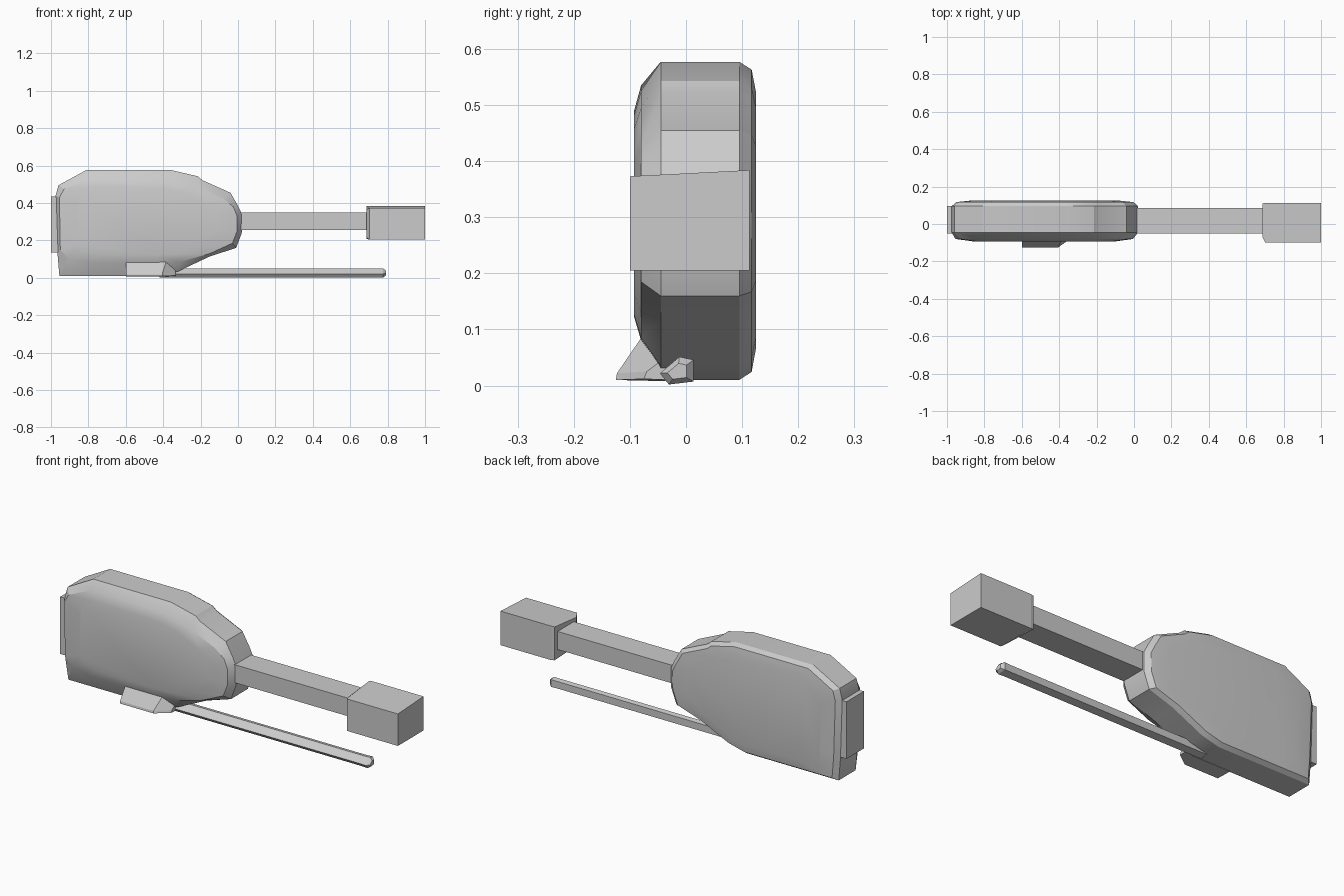
import bpy, bmesh
from mathutils import Vector

if "Cube" in bpy.data.objects:
    bpy.data.objects.remove(bpy.data.objects["Cube"])


def loft(name, rings, smooth=None):
    """Skin a list of equal-length point rings and cap both ends."""
    bm = bmesh.new()
    loops = [[bm.verts.new(p) for p in ring] for ring in rings]
    n = len(loops[0])
    for a, b in zip(loops, loops[1:]):
        for i in range(n):
            j = (i + 1) % n
            bm.faces.new((a[i], a[j], b[j], b[i]))
    bm.faces.new(loops[0])
    bm.faces.new(loops[-1][::-1])
    bmesh.ops.recalc_face_normals(bm, faces=bm.faces)
    mesh = bpy.data.meshes.new(name)
    bm.to_mesh(mesh)
    bm.free()
    ob = bpy.data.objects.new(name, mesh)
    bpy.context.collection.objects.link(ob)
    if smooth:
        bpy.ops.object.select_all(action='DESELECT')
        ob.select_set(True)
        bpy.context.view_layer.objects.active = ob
        bpy.ops.object.shade_smooth_by_angle(angle=smooth)
    return ob


def xz_ring(outline, y, s=1.0, c=(-0.48, 0.3)):
    return [(c[0] + (x - c[0]) * s, y, c[1] + (z - c[1]) * s) for x, z in outline]


def yz_ring(section, x):
    return [(x, y, z) for y, z in section]


def rect(y0, y1, z0, z1):
    return [(y0, z0), (y1, z0), (y1, z1), (y0, z1)]


# Body: side outline and the smaller outline of its front face
side = [(-0.955, 0.01), (-0.80, 0.01), (-0.60, 0.01), (-0.42, 0.01), (-0.32, 0.035),
        (-0.15, 0.115), (-0.01, 0.16), (0.02, 0.24), (0.022, 0.34), (0.0, 0.385),
        (-0.04, 0.455), (-0.19, 0.522), (-0.215, 0.543), (-0.36, 0.577), (-0.81, 0.577),
        (-0.96, 0.495), (-0.975, 0.44), (-0.965, 0.13)]
face = [(-0.91, 0.105), (-0.81, 0.083), (-0.60, 0.08), (-0.42, 0.08), (-0.31, 0.085),
        (-0.15, 0.13), (-0.03, 0.185), (-0.005, 0.25), (-0.005, 0.33), (-0.025, 0.38),
        (-0.08, 0.425), (-0.20, 0.475), (-0.24, 0.495), (-0.37, 0.525), (-0.80, 0.535),
        (-0.93, 0.475), (-0.955, 0.43), (-0.95, 0.15)]
loft("body", [xz_ring(face, -0.093, 0.8), xz_ring(face, -0.08), xz_ring(side, -0.045),
              xz_ring(side, 0.095), xz_ring(side, 0.117, 0.95),
              xz_ring(side, 0.125, 0.8)], smooth=0.4)

# Rear pad
pad = rect(-0.05, 0.095, 0.135, 0.435)
loft("rear_pad", [yz_ring(pad, -1.0), yz_ring(pad, -0.95)])

# Neck bar and end block
bar = rect(-0.05, 0.085, 0.255, 0.35)
loft("neck_bar", [yz_ring(bar, -0.03), yz_ring(bar, 0.72)])
block = [(-0.1, 0.205), (0.113, 0.205), (0.113, 0.384), (-0.1, 0.373)]
back = [(-0.07, 0.215), (0.11, 0.208), (0.11, 0.383), (-0.07, 0.365)]
loft("end_block", [yz_ring(back, 0.687), yz_ring(block, 0.703), yz_ring(block, 1.0)])

# Thin rod lying along the ground
rod = [(-0.03, 0.003), (0.012, 0.008), (0.012, 0.045), (-0.012, 0.05), (-0.045, 0.022)]
mid = Vector((-0.015, 0.024))


def shrink(s):
    return [mid + (Vector(p) - mid) * s for p in rod]


loft("rod", [yz_ring(rod, -0.42), yz_ring(rod, 0.74), yz_ring(shrink(1.05), 0.775),
             yz_ring(shrink(0.6), 0.79)], smooth=0.5)

# Wedge foot on the front lower edge
wedge = [(-0.125, 0.01), (-0.04, 0.008), (-0.04, 0.085), (-0.08, 0.085), (-0.123, 0.022)]
tip = [(-0.075, 0.012), (-0.03, 0.01), (-0.03, 0.04), (-0.05, 0.04), (-0.07, 0.025)]
foot = loft("foot", [yz_ring(wedge, -0.6), yz_ring(wedge, -0.385), yz_ring(tip, -0.335)])
for v in foot.data.vertices:
    if abs(v.co.x + 0.385) < 1e-4 and v.co.y < -0.1:
        v.co.x = -0.405
